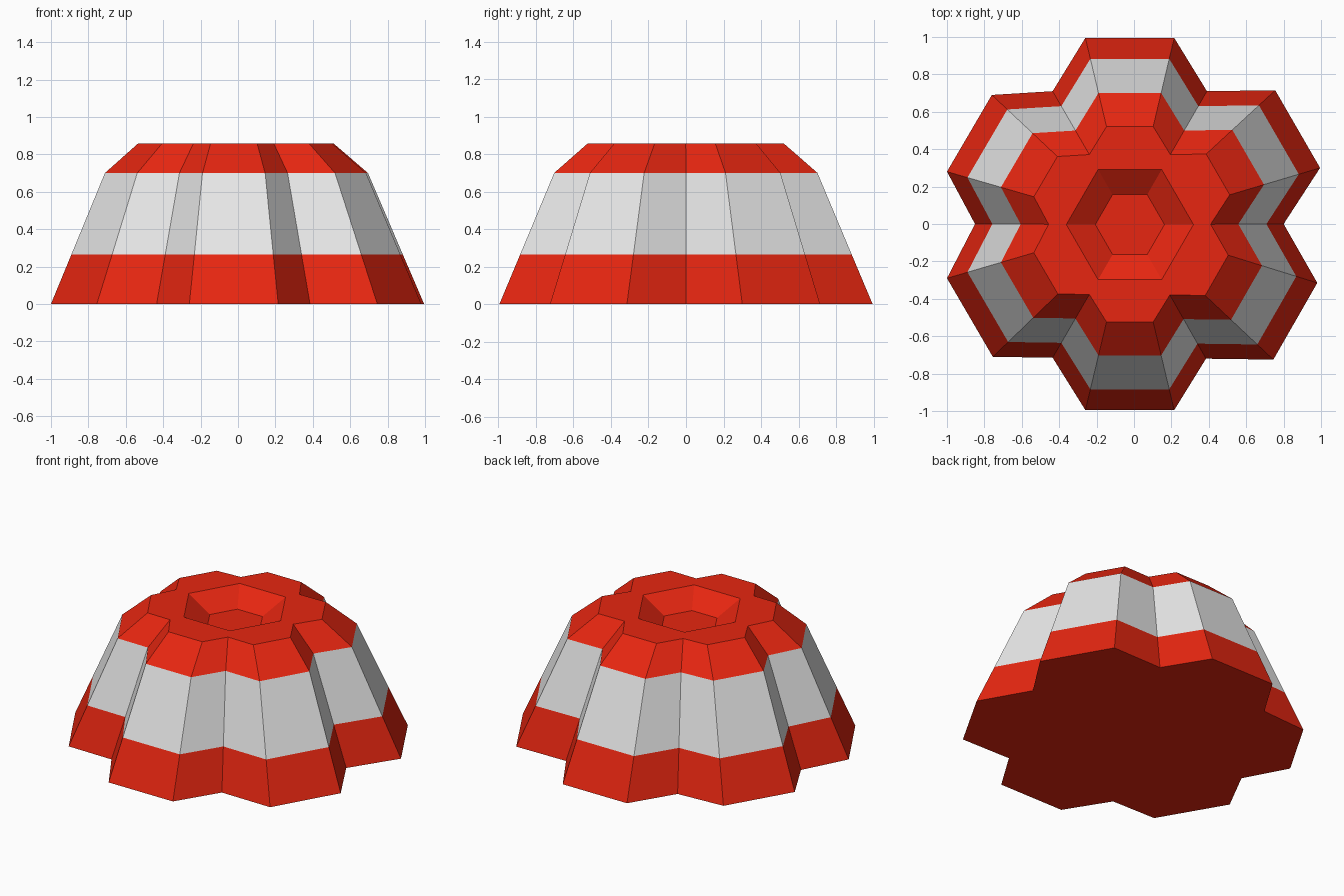
import bpy
import bmesh
from math import cos, sin, radians

cube = bpy.data.objects.get("Cube")
if cube:
    bpy.data.objects.remove(cube, do_unlink=True)


def material(name, rgb):
    mat = bpy.data.materials.new(name)
    mat.use_nodes = True
    color = (*rgb, 1.0)
    mat.diffuse_color = color
    mat.node_tree.nodes["Principled BSDF"].inputs["Base Color"].default_value = color
    return mat


red = material("red", (0.82, 0.02, 0.0055))
white = material("white", (0.8, 0.8, 0.8))

# Six-lobed footprint: notch, tip, tip for each lobe, counter-clockwise
CENTRE = (-0.022, -0.003)
FOOTPRINT = [
    (0.80, 0), (0.995, 0.30), (0.755, 0.715),
    (0.39, 0.71), (0.215, 0.995), (-0.26, 0.995),
    (-0.435, 0.71), (-0.76, 0.69), (-1, 0.28),
    (-0.85, 0), (-1, -0.29), (-0.755, -0.71),
    (-0.435, -0.715), (-0.26, -0.995), (0.215, -0.995),
    (0.385, -0.72), (0.745, -0.725), (0.98, -0.315),
]
# Height and scale of each outer ring
RINGS = [(0, 1), (0.265, 0.888), (0.70, 0.705), (0.857, 0.525)]
TOP, RECESS_DEPTH = 0.857, 0.1

bm = bmesh.new()


def lobed_ring(z, scale):
    return [bm.verts.new([c + (p - c) * scale for p, c in zip(point, CENTRE)] + [z])
            for point in FOOTPRINT]


def hexagon(radius, z):
    return [bm.verts.new((CENTRE[0] + radius * cos(radians(60 * i)),
                          CENTRE[1] + radius * sin(radians(60 * i)), z))
            for i in range(6)]


def bridge(lower, upper, slot=0):
    n = len(lower)
    for i in range(n):
        j = (i + 1) % n
        bm.faces.new((lower[i], lower[j], upper[j], upper[i])).material_index = slot


# Fluted wall: red base, white band, red shoulder
rings = [lobed_ring(z, s) for z, s in RINGS]
for k in range(3):
    bridge(rings[k], rings[k + 1], 1 if k == 1 else 0)
bm.faces.new(rings[0][::-1])

# Flat top, one face per lobe, around the hexagonal recess
rim = hexagon(0.34, TOP)
floor = hexagon(0.185, TOP - RECESS_DEPTH)
crown = rings[-1]
for i in range(6):
    lobe = [crown[(3 * i + k) % 18] for k in range(4)]
    bm.faces.new([rim[i]] + lobe + [rim[(i + 1) % 6]])
bridge(rim, floor)
bm.faces.new(floor)

bmesh.ops.recalc_face_normals(bm, faces=bm.faces)
mesh = bpy.data.meshes.new("fluted_dome")
bm.to_mesh(mesh)
bm.free()
mesh.materials.append(red)
mesh.materials.append(white)
dome = bpy.data.objects.new("fluted_dome", mesh)
bpy.context.collection.objects.link(dome)
